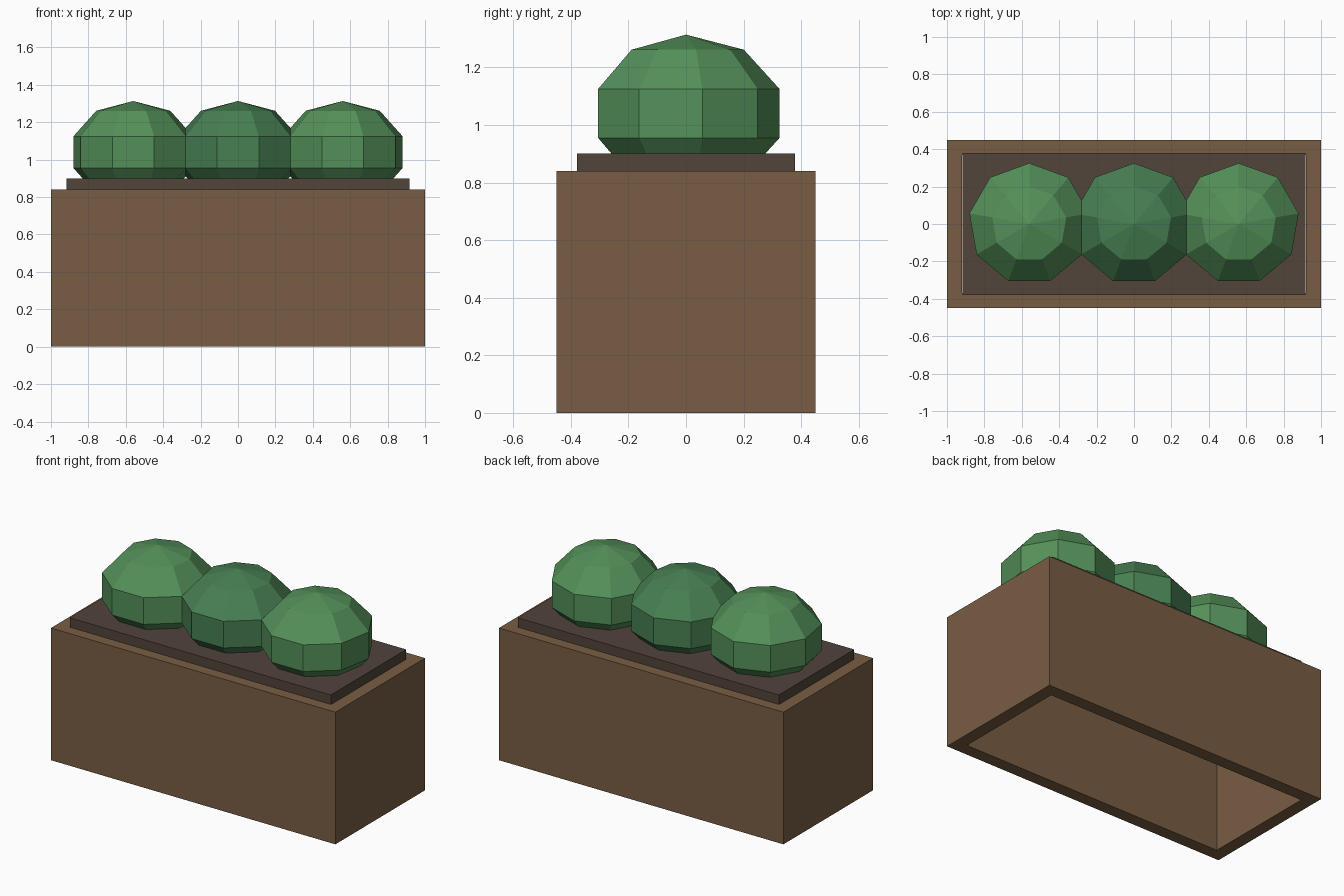
import bpy, bmesh

if "Cube" in bpy.data.objects:
    bpy.data.objects.remove(bpy.data.objects["Cube"])


def material(name, rgb):
    mat = bpy.data.materials.new(name)
    mat.diffuse_color = (*rgb, 1.0)
    mat.use_nodes = True
    mat.node_tree.nodes["Principled BSDF"].inputs["Base Color"].default_value = mat.diffuse_color
    return mat


def finish(name, bm, mat):
    bmesh.ops.recalc_face_normals(bm, faces=bm.faces)
    mesh = bpy.data.meshes.new(name)
    bm.to_mesh(mesh)
    bm.free()
    mesh.materials.append(mat)
    obj = bpy.data.objects.new(name, mesh)
    bpy.context.collection.objects.link(obj)
    return obj


def rect(bm, x, y, z):
    return [bm.verts.new((sx * x, sy * y, z))
            for sx, sy in ((-1, -1), (1, -1), (1, 1), (-1, 1))]


wood = material("wood", (0.19, 0.11, 0.056))
earth = material("earth", (0.085, 0.058, 0.043))
leaf = material("leaf", (0.088, 0.28, 0.10))
leaf_dark = material("leaf_dark", (0.063, 0.215, 0.085))

# Planter box: four joined walls, open above and below
WALL = 0.08
bm = bmesh.new()
loops = [rect(bm, 1.0, 0.45, 0.0), rect(bm, 1.0, 0.45, 0.84),
         rect(bm, 1.0 - WALL, 0.45 - WALL, 0.84),
         rect(bm, 1.0 - WALL, 0.45 - WALL, 0.0)]
for k in range(4):
    a, b = loops[k], loops[(k + 1) % 4]
    for i in range(4):
        j = (i + 1) % 4
        bm.faces.new((a[i], a[j], b[j], b[i]))
finish("planter_box", bm, wood)

# Soil slab rising just above the rim
bm = bmesh.new()
bmesh.ops.create_cube(bm, size=1.0)
bmesh.ops.scale(bm, vec=(1.835, 0.757, 0.14), verts=bm.verts)
soil = finish("soil", bm, earth)
soil.location.z = 0.83

# Row of three low-poly, slightly flattened shrubs
for name, x, mat in (("left_shrub", -0.56, leaf),
                     ("middle_shrub", 0.0, leaf_dark),
                     ("right_shrub", 0.56, leaf)):
    bm = bmesh.new()
    bmesh.ops.create_uvsphere(bm, u_segments=9, v_segments=5, radius=0.342)
    bmesh.ops.scale(bm, vec=(1, 1, 0.8), verts=bm.verts)
    # keep one corner of the nine-sided rings pointing to the back
    shrub = finish(name, bm, mat)
    top = max(shrub.data.vertices, key=lambda v: v.co.y).co
    if abs(top.x) > 0.01:
        shrub.rotation_euler.z = 1.5707963
    shrub.location = (x, 0, 1.04)
